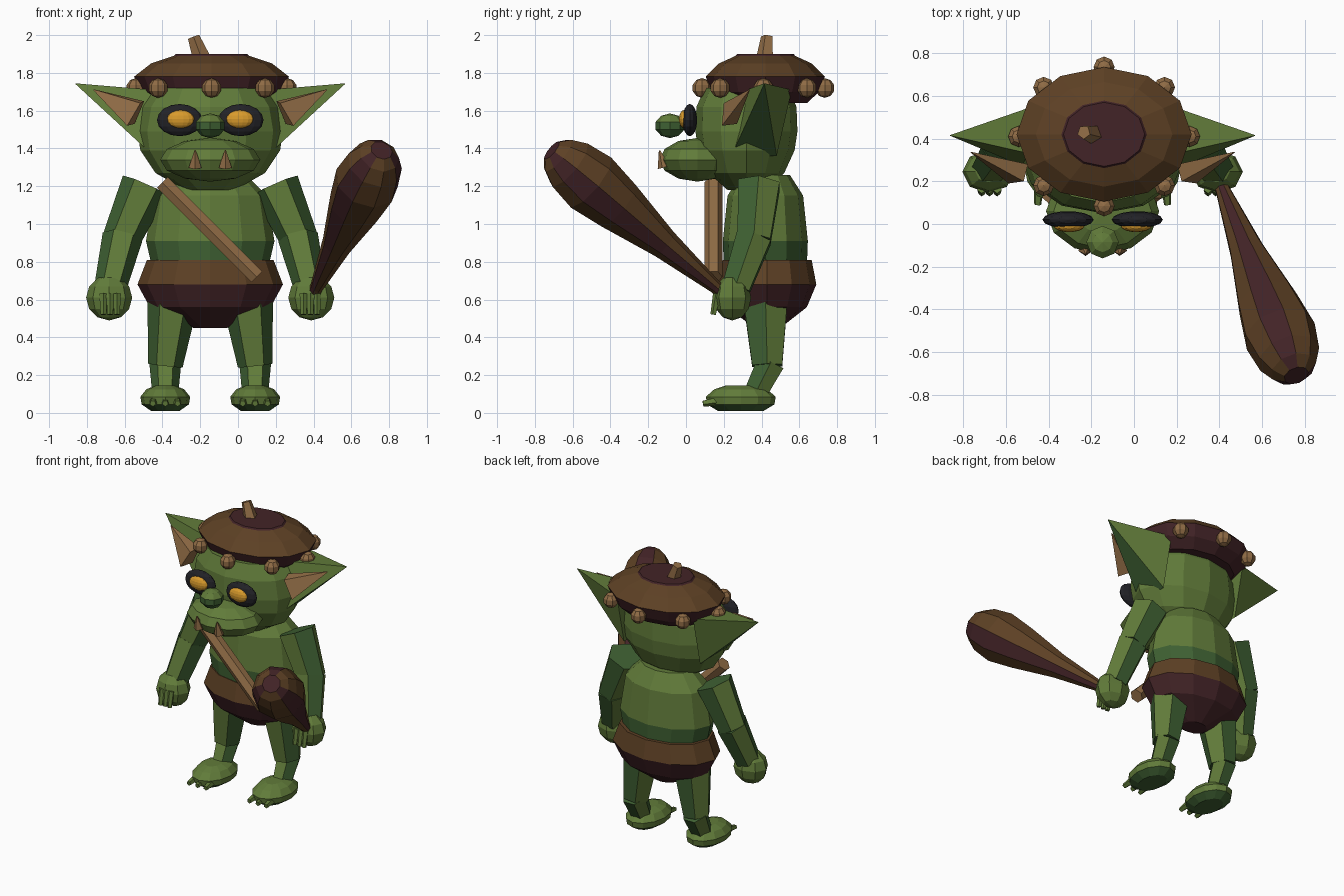
import bpy, bmesh, math
from mathutils import Vector

if "Cube" in bpy.data.objects:
    bpy.data.objects.remove(bpy.data.objects["Cube"])

CX = -0.147  # body mirror plane


def material(name, rgb):
    m = bpy.data.materials.new(name)
    m.diffuse_color = (*rgb, 1)
    m.use_nodes = True
    m.node_tree.nodes["Principled BSDF"].inputs["Base Color"].default_value = m.diffuse_color
    return m


MATS = [material("skin green", (.12, .20, .042)), material("dark green", (.05, .12, .033)),
        material("brown", (.11, .052, .018)), material("maroon", (.055, .017, .02)),
        material("tan", (.28, .15, .06)), material("yellow", (.70, .33, .025)),
        material("black", (.016, .016, .02))]
GREEN, DARK, BROWN, MAROON, TAN, YELLOW, BLACK = range(7)


def skin(name, rings, rule):
    """Closed tube through rings of points; rule is a colour or f(row, column, normal)."""
    bm = bmesh.new()
    vs = [[bm.verts.new(p) for p in r] for r in rings]
    n, tags = len(rings[0]), {}
    for j in range(len(rings) - 1):
        for i in range(n):
            k = (i + 1) % n
            tags[bm.faces.new((vs[j][i], vs[j][k], vs[j + 1][k], vs[j + 1][i]))] = (j, i)
    tags[bm.faces.new(vs[0][::-1])] = (-1, -1)
    tags[bm.faces.new(vs[-1])] = (len(rings) - 1, -1)
    bmesh.ops.recalc_face_normals(bm, faces=bm.faces)
    for f, (j, i) in tags.items():
        f.material_index = rule(j, i, f.normal) if callable(rule) else rule
    me = bpy.data.meshes.new(name)
    bm.to_mesh(me)
    bm.free()
    for m in MATS:
        me.materials.append(m)
    ob = bpy.data.objects.new(name, me)
    bpy.context.collection.objects.link(ob)
    return ob


def lathe(name, x, y, profile, sides, rule):
    """Upright elliptical body; profile rows are (z, rx, ry)."""
    ang = [2 * math.pi * i / sides for i in range(sides)]
    return skin(name, [[Vector((x + rx * math.cos(a), y + ry * math.sin(a), z)) for a in ang]
                       for z, rx, ry in profile], rule)


def limb(name, a, b, profile, sides, rule, turn=0.5):
    """Straight tapered piece from a to b; profile rows are (t, radius)."""
    a, b = Vector(a), Vector(b)
    d = (b - a).normalized()
    ref = Vector((0, 0, 1)) if abs(d.z) < .8 else Vector((0, 1, 0))
    u = (ref - d * ref.dot(d)).normalized()
    v = d.cross(u)
    ang = [2 * math.pi * (i + turn) / sides for i in range(sides)]
    return skin(name, [[a.lerp(b, t) + (u * math.cos(g) + v * math.sin(g)) * r for g in ang]
                       for t, r in profile], rule)


def ball(name, c, r, sides, rows, rule):
    prof = []
    for j in range(rows + 1):
        p = math.pi * j / rows
        s = max(math.sin(p), .02)
        prof.append((c[2] - r[2] * math.cos(p), r[0] * s, r[1] * s))
    return lathe(name, c[0], c[1], prof, sides, rule)


def below(j, i, n):
    return DARK if n.z < -.25 else GREEN


def stripes(j, i, n):
    return DARK if i % 2 else GREEN


# head, muzzle and nose
lathe("head", CX, .32, [(1.18, .13, .10), (1.27, .29, .20), (1.39, .37, .255), (1.49, .385, .27),
                        (1.62, .36, .265), (1.72, .29, .22)], 12, GREEN)
ball("muzzle", (CX, .06, 1.34), (.265, .20, .115), 12, 6, GREEN)
ball("nose", (CX, -.085, 1.52), (.08, .08, .065), 8, 5, lambda j, i, n: DARK if j < 3 else GREEN)

# torso and loincloth
lathe("torso", CX, .42, [(.78, .31, .22), (.91, .34, .225), (1.15, .30, .20), (1.26, .19, .13)],
      12, lambda j, i, n: DARK if j < 1 else GREEN)
lathe("loincloth", CX, .43, [(.45, .09, .07), (.56, .32, .21), (.68, .385, .26), (.81, .335, .235)],
      12, lambda j, i, n: MAROON if j < 2 else BROWN)

# chest strap
limb("chest_strap", (-.40, .145, 1.22), (.10, .145, .72), [(0, .047), (1, .047)], 6, TAN)

# cap with stem and studs
lathe("cap", -.14, .42, [(1.64, .30, .22), (1.70, .375, .285), (1.78, .41, .315), (1.85, .32, .245),
                         (1.89, .20, .158), (1.90, .19, .15)], 12,
      lambda j, i, n: MAROON if j < 2 or j >= 4 else BROWN)
limb("cap_stem", (-.19, .42, 1.87), (-.235, .43, 1.99), [(0, .05), (1, .033)], 5, TAN)
for k in range(8):
    g = math.pi * k / 4
    ball("cap_stud", (-.14 + .40 * math.cos(g), .41 + .325 * math.sin(g), 1.72),
         (.052, .052, .052), 8, 5, TAN)

# paired parts
for s, side in ((-1, "left"), (1, "right")):
    def P(x, y, z):
        return (CX + s * x, y, z)

    # eyes and tusks
    ball("eye_socket_" + side, P(.162, .02, 1.55), (.12, .04, .085), 14, 8, BLACK)
    ball("eye_" + side, P(.157, -.01, 1.555), (.072, .028, .048), 14, 8, YELLOW)
    limb("tusk_" + side, P(.08, -.115, 1.30), P(.08, -.14, 1.39), [(0, .036), (1, .004)], 5, TAN)

    # ear: square pyramid leaning back, with inner flap
    tip = Vector(P(.718, .415, 1.745))
    base = [Vector(P(.30, y, z)) for y, z in ((.24, 1.36), (.48, 1.36), (.56, 1.71), (.32, 1.71))]
    skin("ear_" + side, [base, [tip.lerp(b, .01) for b in base]], below)
    flap = [Vector(P(x, y, z)) for x, y, z in ((.44, .19, 1.52), (.40, .27, 1.53),
                                               (.35, .28, 1.65), (.37, .20, 1.64))]
    ftip = Vector(P(.625, .34, 1.715))
    skin("inner_ear_" + side, [flap, [ftip.lerp(b, .03) for b in flap]], TAN)

    # arm, hand and fingers
    limb("upper_arm_" + side, P(.345, .385, 1.205), P(.475, .36, .91), [(0, .128), (1, .10)], 6, stripes)
    limb("forearm_" + side, P(.465, .36, .93), P(.53, .265, .66), [(0, .107), (1, .085)], 6, stripes)
    ball("hand_" + side, P(.535, .245, .61), (.122, .10, .12), 8, 6, GREEN)
    for o in (-.036, 0, .036):
        limb("finger_" + side, P(.53 + o, .165, .63), P(.53 + o, .145, .52),
             [(0, .022), (1, .016)], 5, GREEN)

    # leg, foot and toes
    limb("thigh_" + side, P(.195, .42, .62), P(.238, .43, .25), [(0, .138), (1, .092)], 6, stripes)
    limb("shin_" + side, P(.238, .45, .27), P(.238, .36, .09), [(0, .085), (1, .068)], 6, stripes)
    lathe("foot_" + side, CX + s * .238, .29, [(.01, .075, .12), (.045, .125, .178), (.085, .132, .185),
                                              (.125, .10, .14), (.145, .05, .08)], 12, below)
    for o in (-.06, 0, .06):
        limb("toe_" + side, P(.238 + o, .18, .065), P(.238 + o * 1.1, .09, .05),
             [(0, .026), (1, .017)], 5, GREEN)

# striped club held in the right hand
limb("club", (.40, .20, .63), (.76, -.71, 1.39),
     [(-.06, .034), (.05, .036), (.35, .082), (.62, .145), (.78, .173), (.90, .15), (.965, .11), (1, .06)],
     9, lambda j, i, n: MAROON if i < 0 or i % 3 == 0 else BROWN, -.5)
